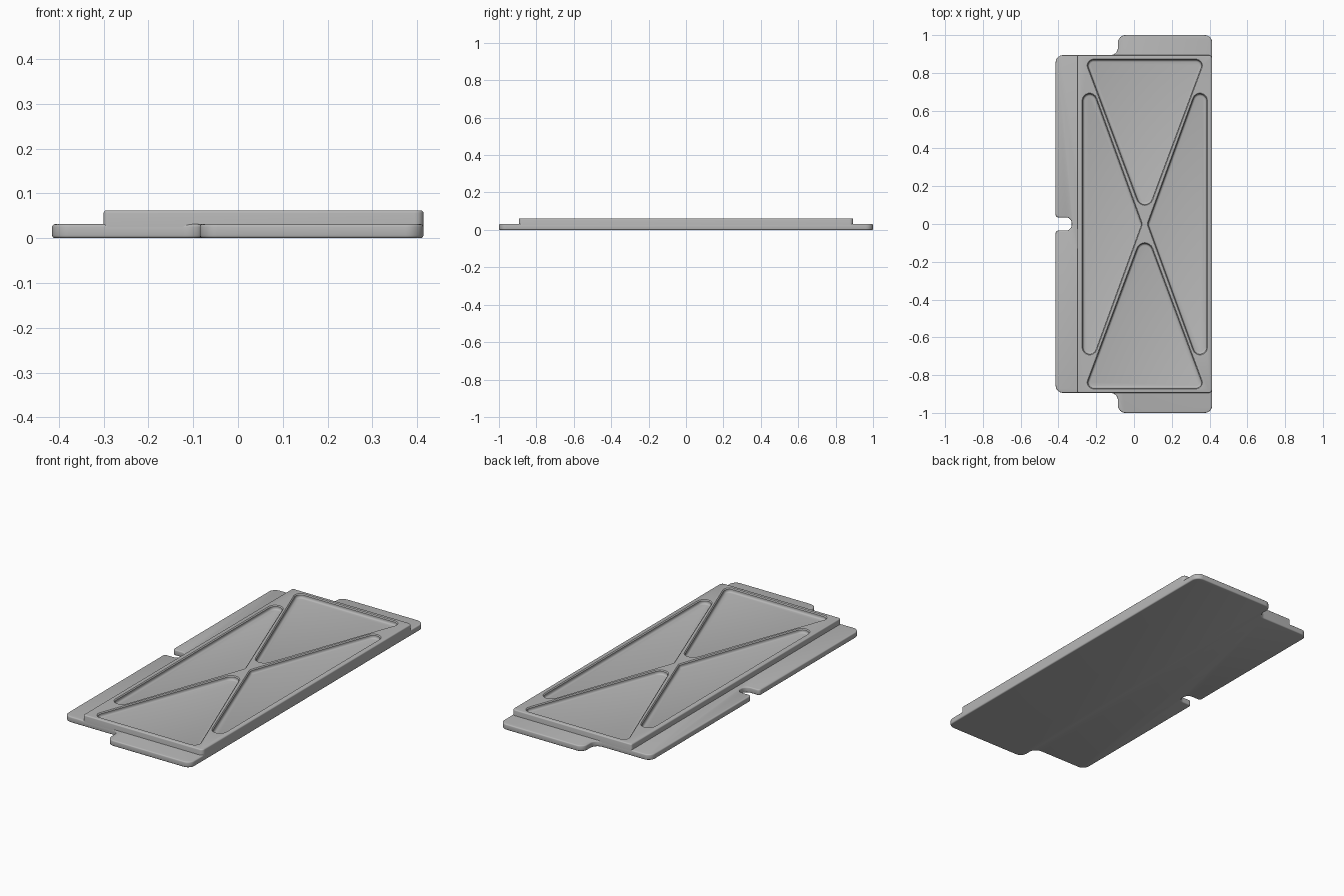
import bpy
import bmesh
import math
from mathutils import Vector

cube = bpy.data.objects.get("Cube")
if cube:
    bpy.data.objects.remove(cube, do_unlink=True)

grey = bpy.data.materials.new("plain_grey")
grey.use_nodes = True
colour = (0.47, 0.47, 0.47, 1)
grey.diffuse_color = colour
grey.node_tree.nodes["Principled BSDF"].inputs["Base Color"].default_value = colour

STEPS = 8
EDGE = 0.006


def ring(corners, inset):
    """Counter-clockwise outline with rounded corners (x, y, radius), moved inwards."""
    points = []
    for i, (x, y, r) in enumerate(corners):
        v = Vector((x, y))
        d_in = (v - Vector(corners[i - 1][:2])).normalized()
        d_out = (Vector(corners[(i + 1) % len(corners)][:2]) - v).normalized()
        n_in = Vector((d_in.y, -d_in.x))
        n_out = Vector((d_out.y, -d_out.x))
        turn = math.atan2(d_in.cross(d_out), d_in.dot(d_out))
        side = 1 if turn > 0 else -1
        centre = v - side * r * (n_in + n_out) / (1 + n_in.dot(n_out))
        start = math.atan2(n_in.y, n_in.x)
        for k in range(STEPS + 1):
            a = start + turn * k / STEPS
            points.append(centre + Vector((math.cos(a), math.sin(a))) * side * (r - side * inset))
    return points


def layered_solid(name, corners, layers):
    """Stack outlines given as (height, inset) and close both ends."""
    bm = bmesh.new()
    loops = [[bm.verts.new((p.x, p.y, z)) for p in ring(corners, d)] for z, d in layers]
    for low, high in zip(loops, loops[1:]):
        for i in range(len(low)):
            j = (i + 1) % len(low)
            bm.faces.new((low[i], low[j], high[j], high[i]))
    bm.faces.new(loops[0][::-1])
    bm.faces.new(loops[-1])
    mesh = bpy.data.meshes.new(name)
    bm.to_mesh(mesh)
    bm.free()
    mesh.materials.append(grey)
    obj = bpy.data.objects.new(name, mesh)
    bpy.context.collection.objects.link(obj)
    return obj


def rounded_edge(z, direction, size=EDGE, n=3):
    """Layers of a quarter-round edge ending at height z (direction 1 is up)."""
    out = []
    for k in range(n + 1):
        a = math.pi / 2 * k / n
        out.append((z - direction * size * (1 - math.sin(a)), size * (1 - math.cos(a))))
    return out if direction > 0 else out[::-1]


def activate(obj):
    bpy.ops.object.select_all(action='DESELECT')
    obj.select_set(True)
    bpy.context.view_layer.objects.active = obj


# Base plate with end tabs and side notch
RIGHT, LEFT, END, TAB = 0.414, -0.415, 0.894, -0.085
half = [(RIGHT, 1, 0.04), (TAB, 1, 0.04), (TAB, END, 0.04), (LEFT, END, 0.04),
        (LEFT, 0.035, 0.015), (-0.33, 0.035, 0.03)]
outline = half + [(x, -y, r) for x, y, r in reversed(half)]
base = layered_solid("base_plate", outline, rounded_edge(0, -1) + rounded_edge(0.031, 1))

# Raised panel
TOP = 0.062
panel_outline = [(-0.30, -END, 0.01), (RIGHT, -END, 0.02), (RIGHT, END, 0.02), (-0.30, END, 0.01)]
panel = layered_solid("raised_panel", panel_outline, [(EDGE, 0)] + rounded_edge(TOP, 1))

# Four pockets leaving crossed ribs
MID = 0.057
end_pocket = [(MID - 0.32, 0.873, 0.034), (MID, 0.015, 0.045), (MID + 0.32, 0.873, 0.034)]
side_pocket = [(-0.275, 0.88, 0.04), (-0.275, -0.88, 0.04), (0.045, 0, 0.03)]
pockets = [
    end_pocket,
    [(x, -y, r) for x, y, r in reversed(end_pocket)],
    side_pocket,
    [(2 * MID - x, y, r) for x, y, r in reversed(side_pocket)],
]
FLOOR, WALL = 0.04, 0.005
fillet = [(z, d + WALL) for z, d in rounded_edge(FLOOR, -1, 0.01)]
flare = [(TOP - WALL, WALL), (TOP + 0.01, -0.01)]
for corners in pockets:
    cutter = layered_solid("pocket_cutter", corners, fillet + flare)
    cutter.hide_render = True
    cut = panel.modifiers.new("pocket", 'BOOLEAN')
    cut.operation = 'DIFFERENCE'
    cut.solver = 'EXACT'
    cut.object = cutter
    activate(panel)
    bpy.ops.object.modifier_apply(modifier=cut.name)
    bpy.data.objects.remove(cutter, do_unlink=True)

# Smooth rounded edges, keep creases sharp
for obj in (base, panel):
    activate(obj)
    bpy.ops.object.shade_smooth_by_angle(angle=math.radians(35))
